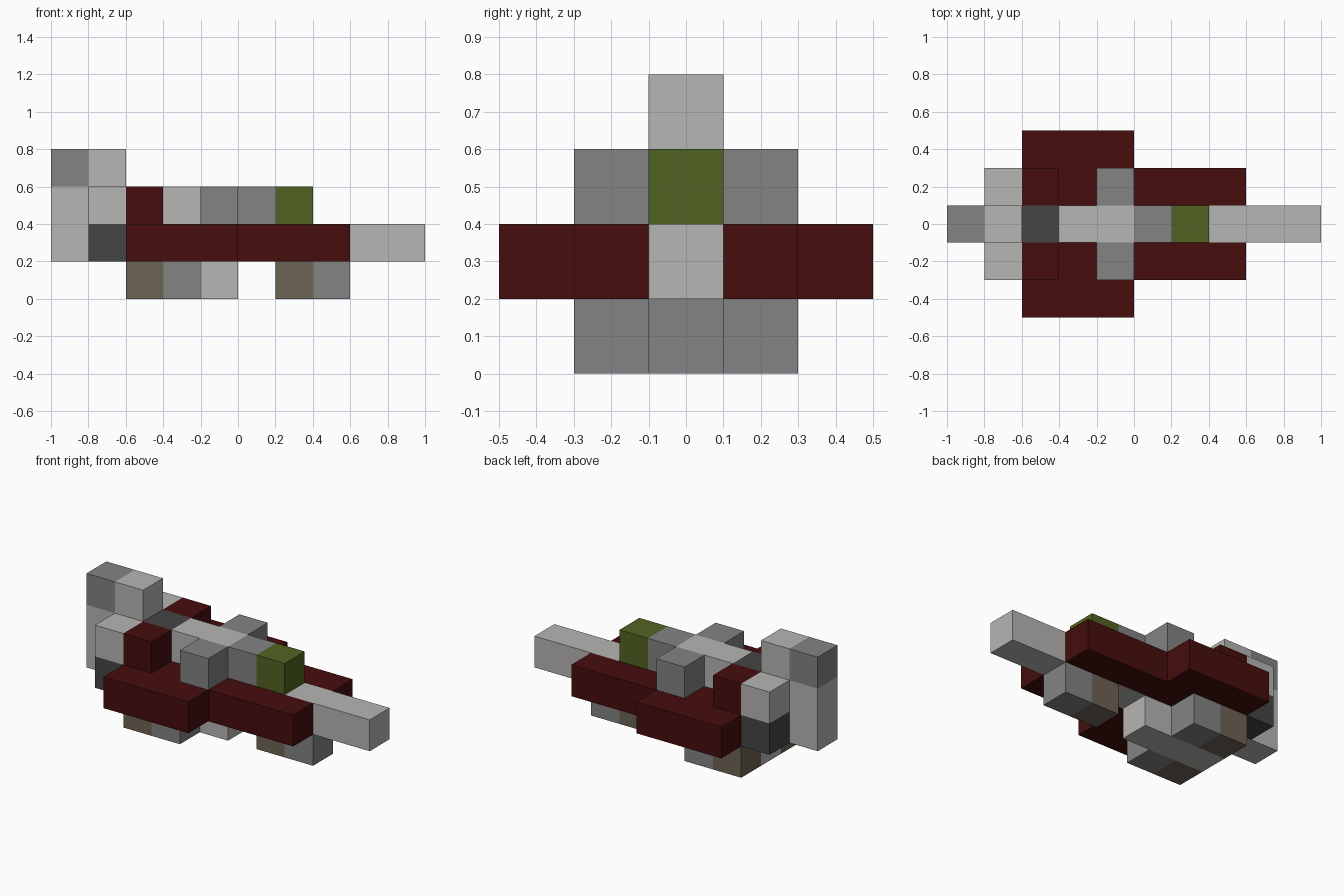
import bpy

cube = bpy.data.objects.get("Cube")
if cube:
    bpy.data.objects.remove(cube, do_unlink=True)

U = 0.2  # edge of one block


def make_material(name, rgb):
    mat = bpy.data.materials.new(name)
    mat.use_nodes = True
    color = (*rgb, 1.0)
    mat.diffuse_color = color
    for node in mat.node_tree.nodes:
        if node.type == 'BSDF_PRINCIPLED':
            node.inputs["Base Color"].default_value = color
            node.inputs["Roughness"].default_value = 0.9
    return mat


LIGHT = make_material("light_grey", (0.468, 0.465, 0.455))
GREY = make_material("mid_grey", (0.227, 0.227, 0.227))
DARK = make_material("dark_grey", (0.06, 0.06, 0.06))
RED = make_material("dark_red", (0.061, 0.004, 0.004))
GREEN = make_material("olive_green", (0.083, 0.127, 0.016))
BROWN = make_material("brown", (0.156, 0.125, 0.089))


def box(name, mat, x, y, z):
    """Box spanning the given (low, high) ranges, counted in blocks."""
    lo, hi = zip(x, y, z)
    verts = [(U * a, U * b, U * c) for a in x for b in y for c in z]
    faces = [(0, 1, 3, 2), (4, 6, 7, 5), (0, 4, 5, 1),
             (2, 3, 7, 6), (0, 2, 6, 4), (1, 5, 7, 3)]
    mesh = bpy.data.meshes.new(name)
    mesh.from_pydata(verts, [], faces)
    mesh.materials.append(mat)
    mesh.update()
    obj = bpy.data.objects.new(name, mesh)
    bpy.context.collection.objects.link(obj)
    return obj


def centre(name, mat, x, z):
    box(name, mat, x, (-0.5, 0.5), z)


def pair(name, mat, x, y, z):
    box("left_" + name, mat, x, y, z)
    box("right_" + name, mat, x, (-y[1], -y[0]), z)


# Central spine and nose
centre("spine_and_nose", LIGHT, (-4, 5), (1, 2))

# Upper deck along the centre
centre("rear_hatch", DARK, (-3, -2), (2, 3))
centre("upper_deck", LIGHT, (-2, 0), (2, 3))
centre("cockpit_base", GREY, (0, 1), (2, 3))
centre("cockpit_window", GREEN, (1, 2), (2, 3))

# Tail fin
centre("tail_post", LIGHT, (-5, -4), (1, 3))
centre("tail_root", LIGHT, (-4, -3), (2, 3))
centre("fin_front", LIGHT, (-4, -3), (3, 4))
centre("fin_tip", GREY, (-5, -4), (3, 4))

# Side hull and wings
pair("hull", RED, (-3, 3), (0.5, 1.5), (1, 2))
pair("wing", RED, (-3, 0), (1.5, 2.5), (1, 2))
pair("side_turret", GREY, (-1, 0), (0.5, 1.5), (2, 3))

# Engines at the rear
pair("engine_exhaust", DARK, (-4, -3), (0.5, 1.5), (1, 2))
pair("engine_cap", LIGHT, (-4, -3), (0.5, 1.5), (2, 3))
pair("engine_cowl", RED, (-3, -2), (0.5, 1.5), (2, 3))

# Belly parts
centre("belly_keel", LIGHT, (-3, 0), (0, 1))
pair("belly_pod_front", GREY, (-2, -1), (0.5, 1.5), (0, 1))
pair("belly_pod_rear", BROWN, (-3, -2), (0.5, 1.5), (0, 1))
centre("chin_pod_front", GREY, (2, 3), (0, 1))
centre("chin_pod_rear", BROWN, (1, 2), (0, 1))
